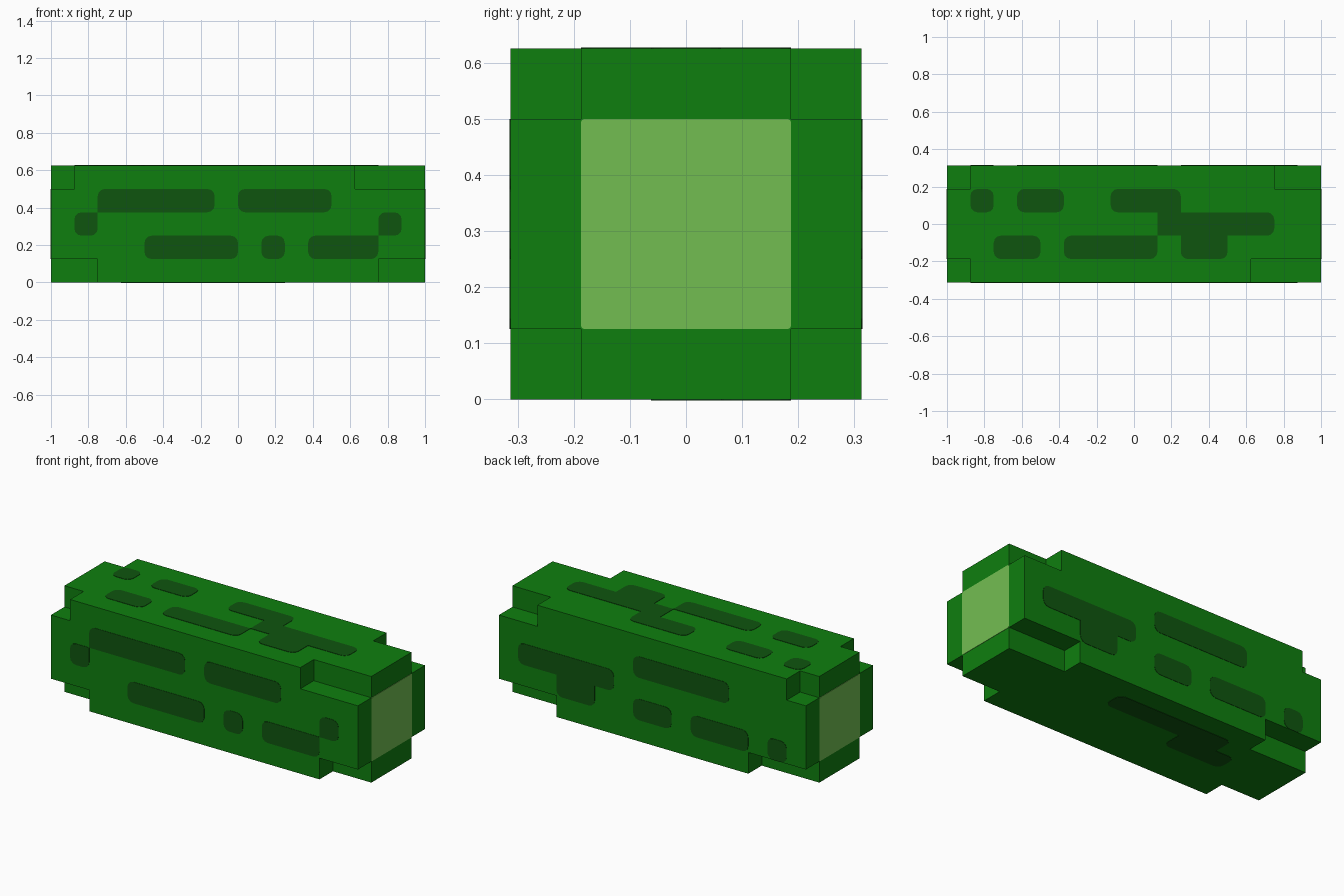
import bpy, bmesh, math
from mathutils import Vector

cube = bpy.data.objects.get("Cube")
if cube:
    bpy.data.objects.remove(cube, do_unlink=True)

HALF, CORE, MID = 0.3125, 0.1875, 0.3125   # half width, half core width, centre height
CELL, PLATE = 0.125, 0.002


def material(name, rgb):
    m = bpy.data.materials.new(name)
    m.use_nodes = True
    m.diffuse_color = (*rgb, 1)
    m.node_tree.nodes["Principled BSDF"].inputs["Base Color"].default_value = (*rgb, 1)
    return m


bark = material("bark green", (0.0048, 0.212, 0.0048))
spot = material("dark green", (0.0048, 0.091, 0.0048))
pith = material("light green", (0.171, 0.515, 0.083))


def to_object(name, bm, mat):
    bmesh.ops.recalc_face_normals(bm, faces=bm.faces)
    me = bpy.data.meshes.new(name)
    bm.to_mesh(me)
    bm.free()
    me.materials.append(mat)
    ob = bpy.data.objects.new(name, me)
    bpy.context.collection.objects.link(ob)
    return ob


def add_box(bm, lo, hi):
    lo, hi = Vector(lo), Vector(hi)
    verts = bmesh.ops.create_cube(bm, size=1)["verts"]
    bmesh.ops.scale(bm, vec=hi - lo, verts=verts)
    bmesh.ops.translate(bm, vec=(lo + hi) / 2, verts=verts)


# Square log
bm = bmesh.new()
add_box(bm, (-1, -HALF, 0), (1, HALF, 2 * HALF))
log = to_object("log", bm, bark)

# Corner notches: (y side, z side, notch length at -x, notch length at +x)
bm = bmesh.new()
for sy, sz, left, right in ((-1, 1, 0.125, 0.375), (1, 1, 0.125, 0.25),
                            (-1, -1, 0.25, 0.25), (1, -1, 0.375, 0.375)):
    y0, y1 = sorted((sy * CORE, sy * 0.5))
    z0, z1 = sorted((MID + sz * CORE, MID + sz * 0.5))
    add_box(bm, (-1.2, y0, z0), (-1 + left, y1, z1))
    add_box(bm, (1 - right, y0, z0), (1.2, y1, z1))
cutter = to_object("notch_cutter", bm, bark)
cutter.hide_render = True

cut = log.modifiers.new("notches", "BOOLEAN")
cut.operation, cut.solver, cut.object = "DIFFERENCE", "EXACT", cutter
bpy.context.view_layer.objects.active = log
bpy.ops.object.modifier_apply(modifier=cut.name)
bpy.data.objects.remove(cutter, do_unlink=True)


def outline(rect, others, r=0.038):
    """Rectangle with rounded corners, left square where it meets a neighbour."""
    u0, v0, u1, v1 = rect
    pts = []
    for i, (u, v) in enumerate(((u1, v1), (u0, v1), (u0, v0), (u1, v0))):
        if any(a <= u <= c and b <= v <= d for a, b, c, d in others):
            pts.append((u, v))
            continue
        cu, cv = u - math.copysign(r, u - (u0 + u1) / 2), v - math.copysign(r, v - (v0 + v1) / 2)
        for k in range(4):
            t = math.radians(90 * i + 30 * k)
            pts.append((cu + r * math.cos(t), cv + r * math.sin(t)))
    return pts


def add_plates(name, rects, place, normal, mat, r=0.038):
    bm = bmesh.new()
    for rect in rects:
        pts = outline(rect, [o for o in rects if o is not rect], r)
        face = bm.faces.new([bm.verts.new(place(u, v)) for u, v in pts])
        new = bmesh.ops.extrude_face_region(bm, geom=[face])["geom"]
        bmesh.ops.translate(bm, vec=Vector(normal) * PLATE,
                            verts=[g for g in new if isinstance(g, bmesh.types.BMVert)])
    return to_object(name, bm, mat)


# Bark spots: (x start, x end, row), rows -1, 0, 1 counted from the middle
def spots(*runs):
    return [(a, (row - 0.5) * CELL, b, (row + 0.5) * CELL) for a, b, row in runs]


add_plates("front_spots", spots(
    (-0.75, -0.125, 1), (0, 0.5, 1), (-0.875, -0.75, 0), (0.75, 0.875, 0),
    (-0.5, 0, -1), (0.125, 0.25, -1), (0.375, 0.75, -1)),
    lambda u, v: (u, -HALF, MID + v), (0, -1, 0), spot)
add_plates("back_spots", spots(
    (0.25, 0.875, 0), (0.375, 0.625, -1), (-0.5, 0.125, 1),
    (-0.125, 0.125, -1), (-0.625, -0.25, -1), (-0.875, -0.75, -1)),
    lambda u, v: (u, HALF, MID + v), (0, 1, 0), spot)
add_plates("top_spots", spots(
    (-0.875, -0.75, 1), (-0.625, -0.375, 1), (-0.125, 0.25, 1), (0.125, 0.75, 0),
    (-0.75, -0.5, -1), (-0.375, 0.125, -1), (0.25, 0.5, -1)),
    lambda u, v: (u, v, 2 * HALF), (0, 0, 1), spot)
add_plates("bottom_spots", spots((-0.5, 0.25, 1), (-0.625, -0.25, 0)),
           lambda u, v: (u, v, 0), (0, 0, -1), spot)

# Pale core on both ends
for name, s in (("left_end_core", 1), ("right_end_core", -1)):
    add_plates(name, [(-CORE, -CORE, CORE, CORE)],
               lambda u, v: (s, u, MID + v), (s, 0, 0), pith, r=0.008)
